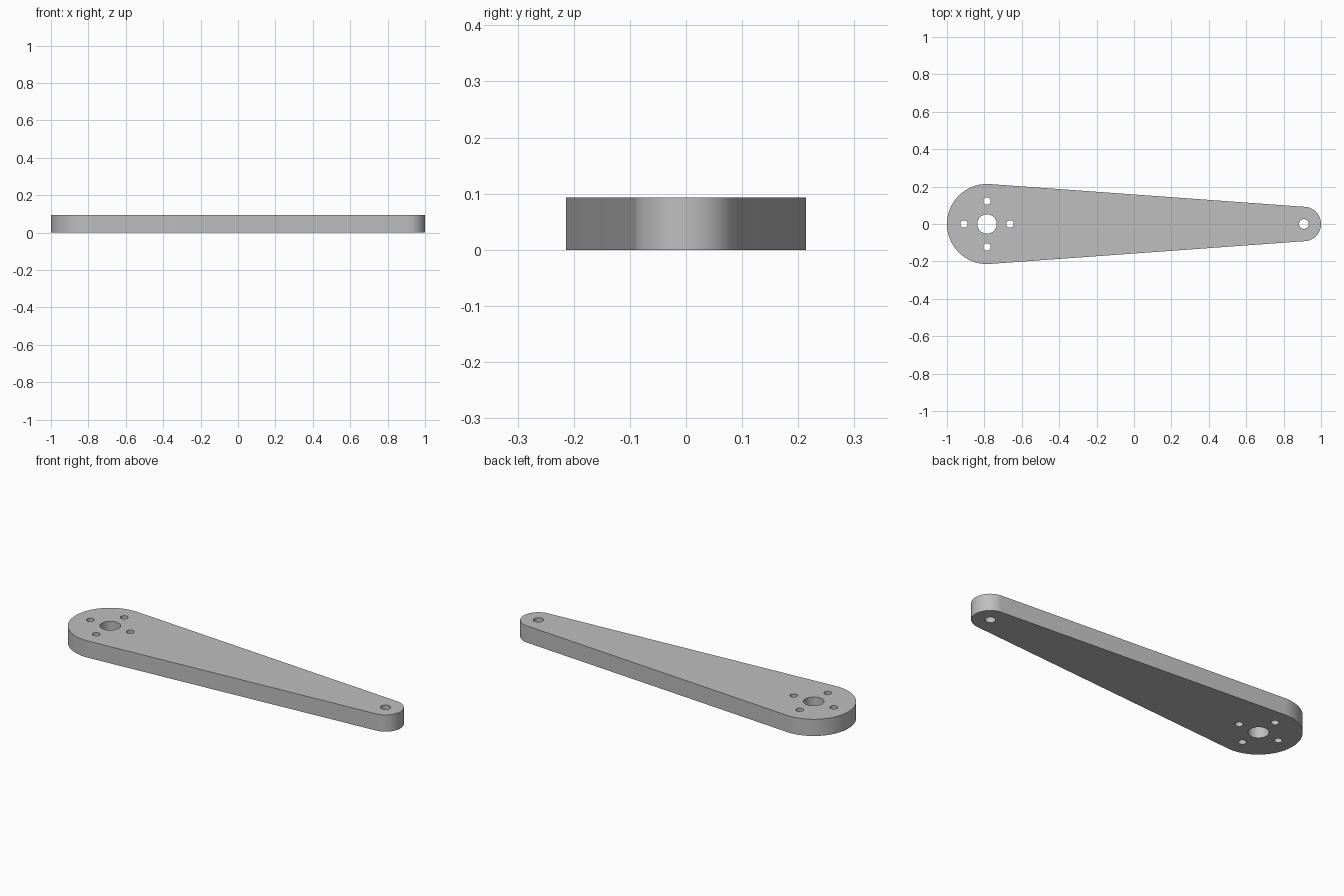
import bpy
import bmesh
from math import asin, cos, sin, pi, radians

cube = bpy.data.objects.get("Cube")
if cube:
    bpy.data.objects.remove(cube, do_unlink=True)

THICK = 0.093
HUB_R, TIP_R = 0.214, 0.092
HUB_X, TIP_X = -1 + HUB_R, 1 - TIP_R


def arc(x, y, r, start, end, steps):
    """Points on an arc, both ends included."""
    angles = [start + (end - start) * i / steps for i in range(steps + 1)]
    return [(x + r * cos(a), y + r * sin(a)) for a in angles]


def circle(x, y, r, steps=48):
    return arc(x, y, r, 0, 2 * pi, steps)[:-1]


# Outline: two round ends joined by their common tangents
lean = pi / 2 - asin((HUB_R - TIP_R) / (TIP_X - HUB_X))
outline = (arc(TIP_X, 0, TIP_R, -lean, lean, 40)
           + arc(HUB_X, 0, HUB_R, lean, 2 * pi - lean, 56))

# Holes: shaft bore, four bolt holes around it, pivot hole at the tip
loops = [outline, circle(HUB_X, 0, 0.052), circle(TIP_X, 0, 0.026)]
for i in range(4):
    a = i * pi / 2
    loops.append(circle(HUB_X + 0.123 * cos(a), 0.123 * sin(a), 0.02, 32))

# Fill the flat profile and extrude it into a plate
bm = bmesh.new()
edges = []
for loop in loops:
    verts = [bm.verts.new((x, y, 0)) for x, y in loop]
    edges += [bm.edges.new((v, verts[i - 1])) for i, v in enumerate(verts)]
bmesh.ops.triangle_fill(bm, use_beauty=True, use_dissolve=False, edges=edges)
top = bmesh.ops.extrude_face_region(bm, geom=bm.faces[:], use_keep_orig=True)
top_verts = [g for g in top["geom"] if isinstance(g, bmesh.types.BMVert)]
bmesh.ops.translate(bm, verts=top_verts, vec=(0, 0, THICK))
bmesh.ops.recalc_face_normals(bm, faces=bm.faces[:])

mesh = bpy.data.meshes.new("lever_arm")
bm.to_mesh(mesh)
bm.free()
arm = bpy.data.objects.new("lever_arm", mesh)
bpy.context.collection.objects.link(arm)

# Plain grey material
grey = bpy.data.materials.new("plain_grey")
grey.use_nodes = True
colour = (0.52, 0.52, 0.52, 1)
grey.diffuse_color = colour
grey.node_tree.nodes["Principled BSDF"].inputs["Base Color"].default_value = colour
mesh.materials.append(grey)

# Smooth round walls, sharp rims
bpy.ops.object.select_all(action="DESELECT")
arm.select_set(True)
bpy.context.view_layer.objects.active = arm
bpy.ops.object.shade_smooth_by_angle(angle=radians(30))
